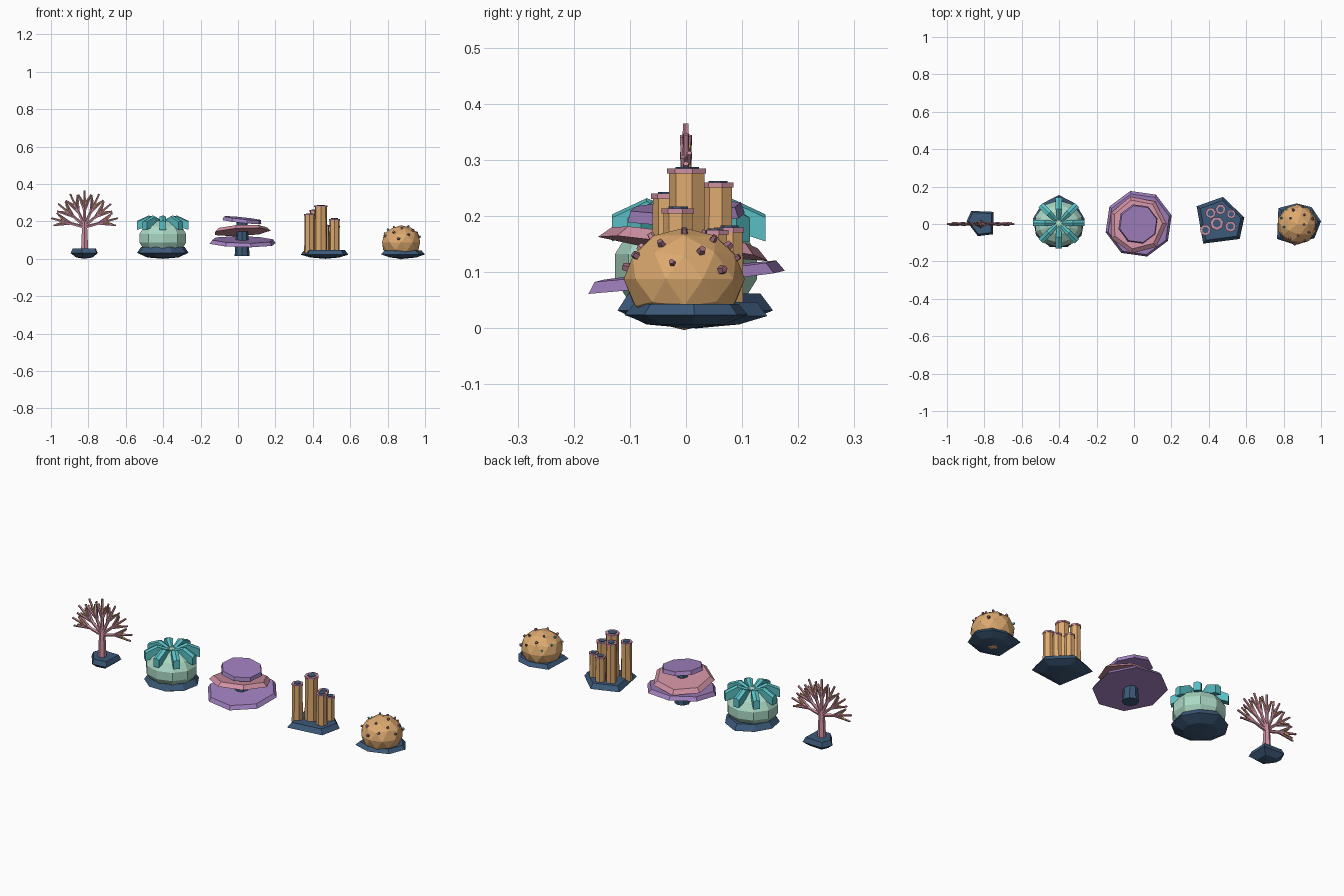
import bpy, bmesh, random
from math import sin, cos, pi, radians
from mathutils import Vector, Matrix

if "Cube" in bpy.data.objects:
    bpy.data.objects.remove(bpy.data.objects["Cube"])

random.seed(4)

def material(name, r, g, b):
    m = bpy.data.materials.new(name)
    m.diffuse_color = (r, g, b, 1)
    m.use_nodes = True
    m.node_tree.nodes["Principled BSDF"].inputs["Base Color"].default_value = m.diffuse_color
    return m

NAVY = material("rock_blue", .045, .10, .19)
PINK = material("pink", .62, .28, .36)
TAN = material("tan", .72, .40, .16)
MINT = material("mint", .40, .68, .55)
TEAL = material("teal", .10, .52, .55)
PURPLE = material("purple", .36, .22, .52)
MAUVE = material("mauve", .33, .14, .20)

def finish(bm, name, mat):
    bmesh.ops.recalc_face_normals(bm, faces=bm.faces)
    me = bpy.data.meshes.new(name)
    bm.to_mesh(me)
    bm.free()
    me.materials.append(mat)
    ob = bpy.data.objects.new(name, me)
    bpy.context.collection.objects.link(ob)
    return ob

def rod(bm, a, b, r1, r2, n=6):
    # tapered prism between two points
    a, b = Vector(a), Vector(b)
    d = b - a
    rot = d.to_track_quat('Z', 'Y').to_matrix().to_4x4()
    bmesh.ops.create_cone(bm, cap_ends=True, segments=n, radius1=r1, radius2=r2,
                          depth=d.length, matrix=Matrix.Translation((a + b) / 2) @ rot)

def rock(name, pts, top, mid=.025):
    # chipped base: shallow bowl below, bevelled lid above
    cx = sum(p[0] for p in pts) / len(pts)
    cy = sum(p[1] for p in pts) / len(pts)
    bm = bmesh.new()
    rings = []
    for s, z in ((.6, .007), (1, mid), (.85, top)):
        rings.append([bm.verts.new((cx + (x - cx) * s, cy + (y - cy) * s, z)) for x, y in pts])
    n = len(pts)
    tip = bm.verts.new((cx, cy, 0))
    for i in range(n):
        j = (i + 1) % n
        bm.faces.new((tip, rings[0][j], rings[0][i]))
        for lo, hi in zip(rings, rings[1:]):
            bm.faces.new((lo[i], lo[j], hi[j], hi[i]))
    bm.faces.new(rings[2])
    return finish(bm, name, NAVY)

# --- fan coral
rock("fan_rock", [(-.87, .07), (-.75, .065), (-.755, -.055), (-.835, -.065), (-.895, .015)], .055, .03)
fan, twigs = bmesh.new(), bmesh.new()
rod(fan, (-.82, 0, .04), (-.82, 0, .15), .022, .017)
rod(fan, (-.82, 0, .15), (-.82, 0, .20), .017, .012)
def along(start, deg, length, y=0):
    return Vector(start) + Vector((sin(radians(deg)) * length, y, cos(radians(deg)) * length))
for k in range(7):
    a = -75 + 25 * k
    root = (-.82, 0, .165 + .015 * cos(radians(a)))
    tip = along(root, a, .185)
    rod(fan, root, tip, .0095, .0055, 5)
    for side in (-1, 1):
        fork = along(root, a, .075)
        rod(fan, fork, along(fork, a + side * 21, .095, side * .006), .007, .005, 5)
        fork = along(root, a, .11)
        rod(twigs, fork, along(fork, a + side * 32, .05, -side * .006), .006, .004, 5)
finish(fan, "fan_branches", PINK)
finish(twigs, "fan_twigs", TAN)

# --- anemone
cx, cy = -.402, .005
rock("anemone_rock", [(cx + .14 * cos(t), cy + (.15 if sin(t) > .9 else .135) * sin(t))
                      for t in (2 * pi * i / 9 + .17 for i in range(9))], .062, .032)
bm = bmesh.new()
bmesh.ops.create_uvsphere(bm, u_segments=10, v_segments=7, radius=1,
    matrix=Matrix.Translation((cx, 0, .11)) @ Matrix.Diagonal((.135, .13, .10, 1)))
finish(bm, "anemone_body", MINT)

# arched tentacles, thin at the centre and wider outside
bm = bmesh.new()
path = [(.008, .205, .165, .008), (.075, .232, .175, .017), (.137, .203, .155, .017)]
for k in range(8):
    rot = Matrix.Translation((cx, cy, 0)) @ Matrix.Rotation(k * pi / 4, 4, 'Z')
    prev = None
    for r, hi, lo, w in path:
        ring = [bm.verts.new(rot @ Vector(p)) for p in
                ((r, -w, lo), (r, w, lo), (r, w, hi - .006), (r, 0, hi), (r, -w, hi - .006))]
        if prev:
            for i in range(5):
                bm.faces.new((prev[i], prev[(i + 1) % 5], ring[(i + 1) % 5], ring[i]))
        else:
            bm.faces.new(ring[::-1])
        prev = ring
    bm.faces.new(prev)
finish(bm, "anemone_tentacles", TEAL)

# --- plate coral
bm = bmesh.new()
rod(bm, (.022, 0, .015), (.022, 0, .21), .040, .028, 8)
finish(bm, "plate_stalk", NAVY)
# name, centre, bottom and top radius, tilt x, tilt y, sides, colour
plates = [
    ("plate_lower", (.025, 0, .092), .182, .168, 6.5, 1, 8, PURPLE),
    ("plate_middle", (.018, -.003, .153), .157, .135, -8, -3, 7, PINK),
    ("plate_upper", (.022, 0, .207), .108, .102, 3, 6, 8, PURPLE),
]
for name, c, r1, r2, tx, ty, n, mat in plates:
    bm = bmesh.new()
    m = (Matrix.Translation(c) @ Matrix.Rotation(radians(tx), 4, 'X')
         @ Matrix.Rotation(radians(ty), 4, 'Y') @ Matrix.Rotation(.25, 4, 'Z'))
    bmesh.ops.create_cone(bm, cap_ends=True, segments=n, radius1=r1, radius2=r2, depth=.02, matrix=m)
    finish(bm, name, mat)

# --- tube coral
rock("tube_rock", [(.335, .095), (.475, .145), (.59, .035), (.565, -.08), (.37, -.105)], .047, .022)
tubes, rims, holes = bmesh.new(), bmesh.new(), bmesh.new()
for x, y, top, r in [(.382, -.032, .24, .028), (.443, .003, .285, .034), (.516, -.013, .214, .028),
                     (.41, .058, .26, .027), (.463, .078, .18, .026), (.52, .053, .175, .023)]:
    rod(tubes, (x, y, .03), (x, y, top - .009), r * 1.03, r * .97, 7)
    rod(rims, (x, y, top - .009), (x, y, top), r * 1.08, r * 1.08, 7)
    rod(holes, (x, y, top - .004), (x, y, top + .003), r * .65, r * .65, 7)
finish(tubes, "tubes", TAN)
finish(rims, "tube_rims", PINK)
finish(holes, "tube_openings", NAVY)

# --- brain coral
rock("dome_rock", [(.772, .085), (.87, .11), (.95, .09), (1.0, .015), (.965, -.075),
                   (.86, -.11), (.765, -.08)], .043, .024)
bm = bmesh.new()
size = Vector((.107, .108, .091))
centre = Vector((.872, -.003, .088))
bmesh.ops.create_icosphere(bm, subdivisions=2, radius=1,
    matrix=Matrix.Translation(centre) @ Matrix.Diagonal((*size, 1)))
finish(bm, "dome_body", TAN)

# polyps scattered over the dome
sets = [(bmesh.new(), "polyps_mauve", MAUVE), (bmesh.new(), "polyps_pink", PINK), (bmesh.new(), "polyps_teal", TEAL)]
for i in range(17):
    t = i * 2.4
    h = .93 - .75 * i / 16
    q = (1 - h * h) ** .5
    d = Vector((cos(t) * q, sin(t) * q, h))
    p = centre + d * size * .95
    r = random.uniform(.006, .009)
    rod(sets[(0, 0, 1, 0, 2)[i % 5]][0], p, p + d * .011, r, r * .8, 5)
for b, name, mat in sets:
    finish(b, name, mat)
